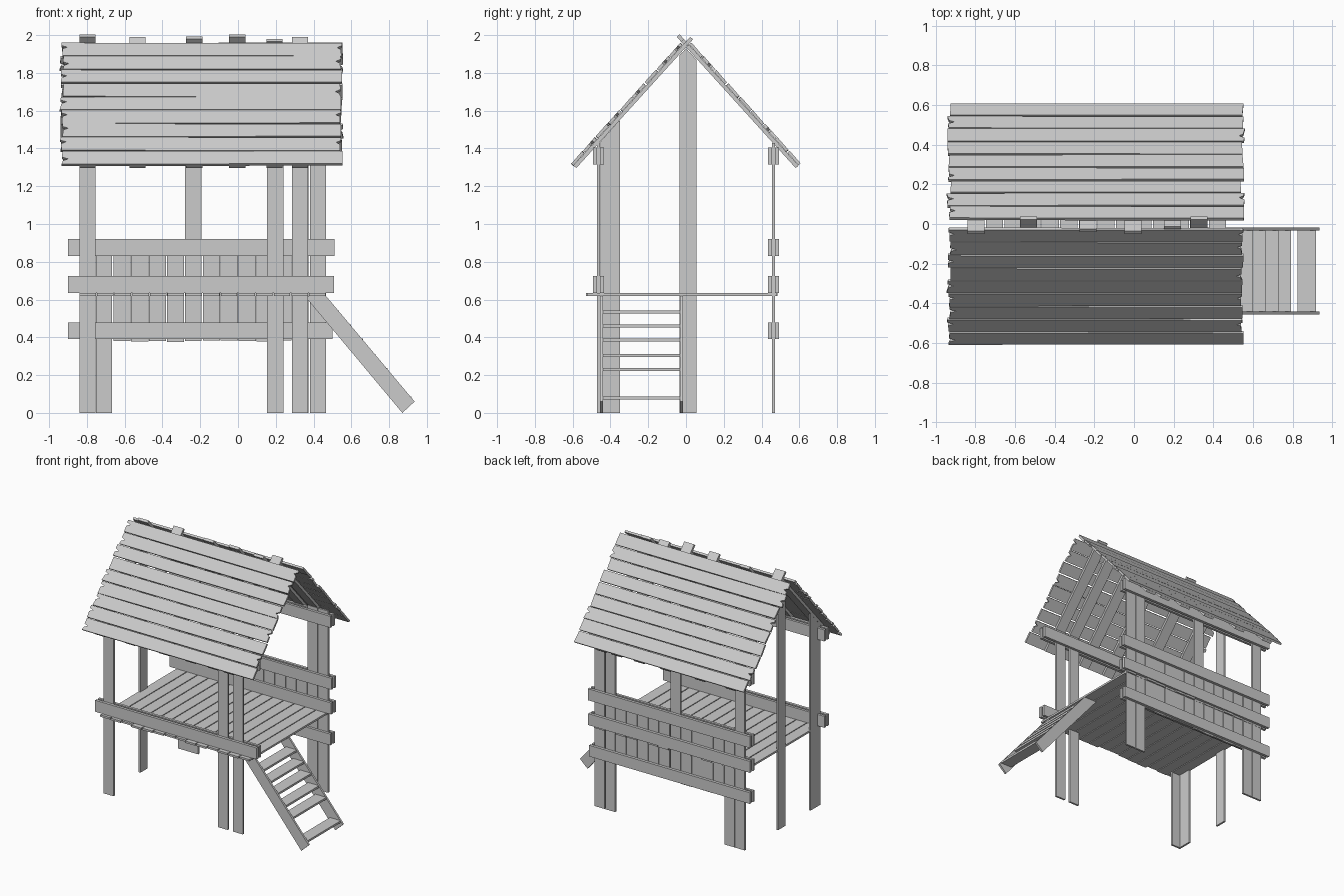
import bpy, bmesh, random
from mathutils import Vector as V

if "Cube" in bpy.data.objects:
    bpy.data.objects.remove(bpy.data.objects["Cube"])

random.seed(4)


def boards(name, prisms):
    """One object made of flat boards: each is (outline points, extrusion vector)."""
    bm = bmesh.new()
    for pts, vec in prisms:
        a = [bm.verts.new(p) for p in pts]
        b = [bm.verts.new(V(p) + V(vec)) for p in pts]
        n = len(pts)
        bm.faces.new(a)
        bm.faces.new(b[::-1])
        for i in range(n):
            bm.faces.new((a[i], b[i], b[(i + 1) % n], a[(i + 1) % n]))
    bmesh.ops.recalc_face_normals(bm, faces=bm.faces)
    me = bpy.data.meshes.new(name)
    bm.to_mesh(me)
    bm.free()
    ob = bpy.data.objects.new(name, me)
    bpy.context.collection.objects.link(ob)
    return ob


def box(x0, x1, y0, y1, z0, z1):
    return ([(x0, y0, z0), (x1, y0, z0), (x1, y1, z0), (x0, y1, z0)], (0, 0, z1 - z0))


def side_post(x, outline):
    return ([(x, y, z) for y, z in outline], (0.015, 0, 0))


# Roof slope: s runs down from the ridge, n is height above the outer surface
SY, SZ = 0.672, 0.741


def slope(side, x, s, n=0.0):
    return V((x, side * (0.03 + s * SY + n * SZ), 1.96 - s * SZ + n * SY))


# Upright posts
boards("front_posts", [box(x, x + 0.086, -0.47, -0.455, 0, 1.43)
                       for x in (-0.84, 0.154, 0.285)])
boards("back_posts", [box(x, x + 0.086, 0.455, 0.47, 0, 1.43)
                      for x in (-0.84, 0.288, 0.38)])
boards("back_short_post", [box(-0.753, -0.666, 0.455, 0.47, 0, 0.91)])
boards("corner_side_post", [side_post(-0.84, [(-0.453, 0), (-0.35, 0), (-0.35, 1.55), (-0.453, 1.436)])])
boards("gable_post", [side_post(-0.84, [(-0.035, 0), (0.055, 0), (0.055, 1.87), (0, 1.93), (-0.035, 1.892)])])

# Floor planks running front to back
floor = []
for i in range(14):
    x = -0.84 + i * 0.0936
    floor.append(box(x, x + 0.087, -0.52 - random.uniform(-0.012, 0.012),
                     0.478 + random.uniform(-0.008, 0.008), 0.62, 0.635))
boards("floor_planks", floor)


# Horizontal rails, doubled on both faces of the posts
def rail_pair(name, side, z0, z1, x0=-0.9, x1=0.5):
    rails = []
    for a, b in ((0.435, 0.455), (0.47, 0.492)):
        rails.append(box(x0, x1, *sorted((side * a, side * b)), z0, z1))
    boards(name, rails)


rail_pair("front_floor_rail", -1, 0.635, 0.725, -0.9, 0.507)
rail_pair("front_eave_beam", -1, 1.315, 1.405)
rail_pair("back_eave_beam", 1, 1.315, 1.405)
rail_pair("back_top_rail", 1, 0.83, 0.92, -0.9, 0.51)
rail_pair("back_middle_rail", 1, 0.635, 0.725, -0.9, 0.507)
rail_pair("back_lower_rail", 1, 0.39, 0.478)

# Back wall slats, one of which rises to the eave as a middle post
slats = []
for start, count in ((-0.66, 4), (-0.186, 5)):
    for i in range(count):
        x = start + i * 0.0945
        slats.append(box(x, x + 0.091, 0.455, 0.47, 0.38 + random.uniform(-0.005, 0.005), 0.915))
boards("back_wall_slats", slats)
boards("back_middle_post", [box(-0.28, -0.192, 0.455, 0.47, 0.38, 1.43)])

# Rafters: (left x, reach of the front rafter and back rafter past the ridge)
rafters = []
for x, f, b in ((-0.84, 0.03, 0.094), (-0.575, 0.076, 0.02), (-0.275, 0.03, 0.08),
                (-0.047, 0.03, 0.094), (0.15, 0.03, 0.06), (0.285, 0.076, 0.02)):
    for side, reach in ((-1, f), (1, b)):
        w = 0.086
        pts = [slope(side, px, s, -0.018) for px, s in
               ((x, -reach + 0.018), (x + w, -reach + 0.018), (x + w, 0.862), (x, 0.862))]
        rafters.append((pts, slope(side, 0, 0, -0.02) - slope(side, 0, 0)))
boards("roof_rafters", rafters)


# Weathered roof planks with uneven ends and occasional splits
def roof_plank(side, row):
    r = random.uniform
    s0 = row * 0.0965
    s1 = s0 + 0.09
    skew = [r(-0.003, 0.003) for _ in range(4)]
    l, rt = -0.932 + r(-0.008, 0.008), 0.548 + r(-0.008, 0.008)
    pts = [(l, s0 + skew[0]), (rt, s0 + skew[1])]
    if random.random() < 0.45:
        m = s0 + r(0.03, 0.06)
        pts += [(rt + 0.002, m - 0.015), (rt - 0.025, m), (rt - 0.004, m + 0.012)]
    pts += [(rt + r(-0.006, 0.006), s1 + skew[2]), (l + r(-0.006, 0.006), s1 + skew[3])]
    if random.random() < 0.45:
        m = s0 + r(0.03, 0.06)
        pts += [(l + 0.003, m + 0.012), (l + 0.03, m), (l - 0.002, m - 0.012)]
    tilt = r(0.0, 0.003)
    outline = [slope(side, x, s, -tilt * (s - s0) / 0.09) for x, s in pts]
    return (outline, slope(side, 0, 0, -0.016) - slope(side, 0, 0))


for side, name in ((-1, "front_roof_planks"), (1, "back_roof_planks")):
    boards(name, [roof_plank(side, row) for row in range(9)])

# Ladder: two slanted stringers and flat treads (one tread missing)
edge = [(0.465, 0.62), (0.935, 0.06), (0.87, 0.0), (0.352, 0.62)]
boards("ladder_stringers", [([(x, y, z) for x, z in edge], (0, 0.016, 0))
                            for y in (-0.456, -0.033)])
treads = []
for z in (0.535, 0.46, 0.385, 0.305, 0.23, 0.08):
    x1 = 0.985 - 0.84 * z
    treads.append(box(x1 - 0.095, x1, -0.44, -0.033, z - 0.008, z + 0.008))
boards("ladder_treads", treads)
